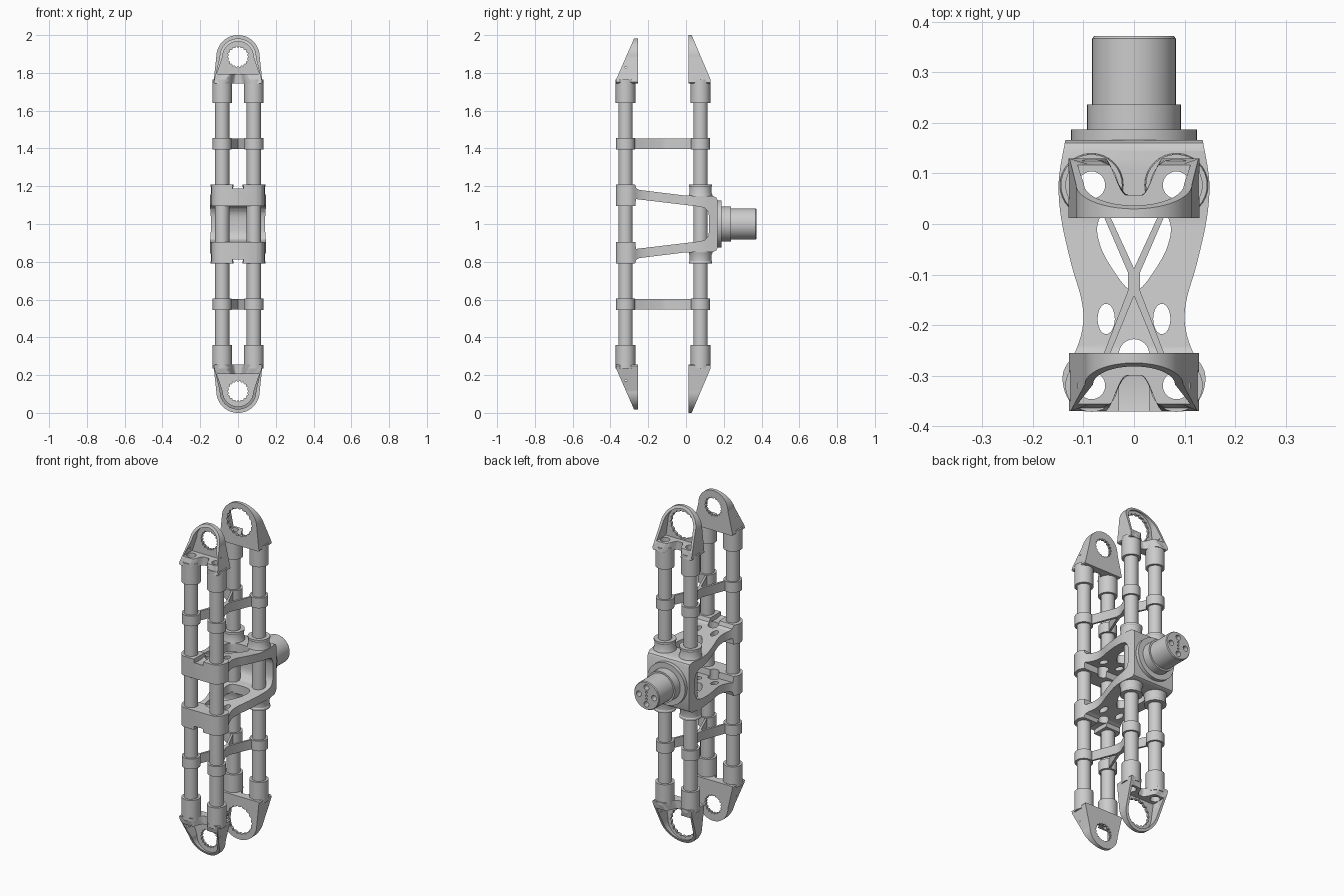
import bpy, bmesh, math
from mathutils import Vector

if "Cube" in bpy.data.objects:
    bpy.data.objects.remove(bpy.data.objects["Cube"])

TX = 0.084                      # tube offset in x
FY, BY = -0.320, 0.077          # front and back tube rows
TUBES = [(sx * TX, y) for y in (FY, BY) for sx in (-1, 1)]


def make(name, bm):
    bmesh.ops.recalc_face_normals(bm, faces=bm.faces)
    me = bpy.data.meshes.new(name)
    bm.to_mesh(me)
    bm.free()
    ob = bpy.data.objects.new(name, me)
    bpy.context.collection.objects.link(ob)
    return ob


def loops_solid(name, loops, ring=False):
    """Skin a list of equal point loops; ring=True closes last to first, else caps."""
    bm = bmesh.new()
    rows = [[bm.verts.new(p) for p in lp] for lp in loops]
    n, m = len(rows[0]), len(rows)
    for i in range(m if ring else m - 1):
        a, b = rows[i], rows[(i + 1) % m]
        for j in range(n):
            k = (j + 1) % n
            bm.faces.new((a[j], a[k], b[k], b[j]))
    if not ring:
        bm.faces.new(rows[0])
        bm.faces.new(rows[-1])
    return make(name, bm)


def prism(name, pts, a, b, axis='z'):
    f = {'z': lambda u, v, w: (u, v, w), 'x': lambda u, v, w: (w, u, v)}[axis]
    return loops_solid(name, [[f(u, v, w) for u, v in pts] for w in (a, b)])


def circle(cx, cy, rx, ry=None, n=32):
    ry = ry or rx
    return [(cx + rx * math.cos(2 * math.pi * i / n),
             cy + ry * math.sin(2 * math.pi * i / n)) for i in range(n)]


def pipe(name, c, ro, ri, z0, z1):
    lp = [[(x, y, z) for x, y in circle(*c, r)]
          for r, z in ((ro, z0), (ro, z1), (ri, z1), (ri, z0))]
    return loops_solid(name, lp, True)


def lathe_y(name, prof, cx=0, cz=1, n=48):
    return loops_solid(name, [[(x, y, z) for x, z in circle(cx, cz, r, n=n)] for r, y in prof])


def spline(p, closed=False, steps=6):
    """Catmull-Rom smoothing of 2D points."""
    n, out = len(p), []
    get = lambda i: Vector(p[i % n] if closed else p[max(0, min(n - 1, i))])
    for i in range(n if closed else n - 1):
        a, b, c, d = (get(i + k) for k in (-1, 0, 1, 2))
        for s in range(steps):
            t = s / steps
            v = 0.5 * (2 * b + (c - a) * t + (2 * a - 5 * b + 4 * c - d) * t * t
                       + (3 * b - a - 3 * c + d) * t ** 3)
            out.append((v.x, v.y))
    return out if closed else out + [tuple(p[-1])]


def boolean(ob, cutters, op='DIFFERENCE'):
    for c in cutters:
        md = ob.modifiers.new('cut', 'BOOLEAN')
        md.operation, md.solver, md.object = op, 'EXACT', c
        bpy.context.view_layer.objects.active = ob
        bpy.ops.object.modifier_apply(modifier=md.name)
        bpy.data.objects.remove(c)


# Hollow tubes with end sockets and strap collars
for i, c in enumerate(TUBES):
    pipe(f'tube_{i}', c, 0.038, 0.030, 0.30, 1.70)
    for s in (-1, 1):
        z = lambda v: 1 + s * (v - 1)
        pipe(f'end_socket_{i}_{s}', c, 0.052, 0.030, z(1.64), z(1.765))
        pipe(f'collar_{i}_{s}', c, 0.050, 0.036, z(1.395), z(1.455))


# Hollow wedge-shaped end lugs with scalloped bearing holes
def lug(name, y0, dirn, s, R, hole, wall, zc, h, d_top, d_bot, cy):
    N = 144
    ztop, zbot = zc + R, zc - h + 0.02

    def outline(r, wb, hh):
        k, pts = (wb - r) / hh, []
        for i in range(N):
            t = 2 * math.pi * (i + 0.5) / N
            c, sn = math.cos(t), math.sin(t)
            q = r if sn >= 0 else min(r / max(1e-6, abs(c) + k * sn), hh / -sn)
            pts.append((q * c, zc + q * sn))
        return pts

    def depth(x, z):
        f = min(1, max(0, (ztop - z) / (ztop - zbot)))
        d = d_top + (d_bot - d_top) * f
        u = min(1, max(0, (abs(x) - 0.015) / 0.045))
        return min(d, 0.045 + 0.075 * u * u * (3 - 2 * u)) if z < zc else d

    P = lambda x, z, d: (x, y0 + dirn * d, 1 + s * (z - 1))
    outer = outline(R, 0.130, h)
    inner = outline(R - wall, 0.112, h - 0.05)
    bore = []
    for i in range(N):
        t = 2 * math.pi * (i + 0.5) / N
        r = hole + 0.007 * max(0, math.cos(18 * t))
        bore.append((r * math.cos(t), zc + r * math.sin(t)))
    ob = loops_solid(name, [
        [P(x, z, 0) for x, z in outer],
        [P(x, z, depth(x, z)) for x, z in outer],
        [P(x, z, depth(x, z)) for x, z in inner],
        [P(x, z, 0.016) for x, z in inner],
        [P(x, z, 0.016) for x, z in bore],
        [P(x, z, 0) for x, z in bore]], True)
    za, zb = sorted((1 + s * 0.70, 1 + s * 0.83))
    boolean(ob, [prism('bore', circle(sx * TX, cy, 0.027), za, zb) for sx in (-1, 1)])


for s, lab in ((1, 'top'), (-1, 'bottom')):
    lug(f'front_lug_{lab}', -0.255, -1, s, 0.097, 0.050, 0.016, 1.885, 0.140, 0.020, 0.115, FY)
    lug(f'back_lug_{lab}', 0.012, 1, s, 0.115, 0.078, 0.016, 1.885, 0.140, 0.018, 0.118, BY)

# Crossed spacer straps between front and back tubes
for s, lab in ((1, 'upper'), (-1, 'lower')):
    z0, z1 = sorted((1 + s * 0.397, 1 + s * 0.453))
    half = [(0.068, 0.034), (0.056, 0.034), (0.0, -0.088)]
    low = [(0.0, -0.142), (0.056, -0.278), (0.068, -0.278)]
    right = half[:2]
    left = [(-x, y) for x, y in half[:2]]
    pts = (left + [half[2]] + right[::-1] + [(0.012, -0.096), (0.012, -0.132)]
           + low[:0:-1] + [low[0]] + [(-x, y) for x, y in low[1:]]
           + [(-0.012, -0.132), (-0.012, -0.096)])
    prism(f'cross_strap_{lab}', pts, z0, z1)

# Central bracket: side profile intersected with plan outline, then pierced
up = [(0.123, 1.035), (0.118, 1.062), (0.103, 1.082), (0.080, 1.091), (-0.265, 1.132),
      (-0.268, 1.095), (-0.38, 1.095), (-0.38, 1.21), (-0.270, 1.21), (-0.262, 1.188),
      (-0.245, 1.180), (0.0, 1.150), (0.145, 1.148), (0.160, 1.14), (0.17, 1.12)]
bracket = prism('central_bracket', up + [(y, 2 - z) for y, z in reversed(up)],
                -0.17, 0.17, 'x')
edge = spline([(0.136, 0.166), (0.149, 0.085), (0.144, 0.01), (0.124, -0.08), (0.104, -0.15),
               (0.101, -0.20), (0.115, -0.25), (0.139, -0.29), (0.139, -0.325),
               (0.124, -0.355), (0.098, -0.371)])
plan = prism('plan', edge + [(-x, y) for x, y in reversed(edge)], 0.5, 1.5)
boolean(bracket, [plan], 'INTERSECT')
tear = spline([(0.045, 0.03), (0.072, 0.0), (0.066, -0.045), (0.042, -0.09), (0.012, -0.128),
               (-0.012, -0.128), (-0.042, -0.09), (-0.066, -0.045), (-0.072, 0.0),
               (-0.045, 0.03)], True)
cut = [prism('hole', p, 0.6, 1.4) for p in
       [tear, circle(0.055, -0.188, 0.017, 0.030), circle(-0.055, -0.188, 0.017, 0.030),
        circle(0, -0.258, 0.030)] + [circle(*c, 0.034) for c in TUBES]]
for s in (-1, 1):   # dips in the front band between the tubes
    cut.append(prism('dip', circle(-0.32, 1 + s * 0.215, 0.09, 0.032), -0.03, 0.03, 'x'))
boolean(bracket, cut)

# Back sockets of the bracket
for i, c in enumerate(TUBES[2:]):
    for s in (-1, 1):
        lp = [[(x, y, 1 + s * z) for x, y in circle(*c, r)] for r, z in
              ((0.064, 0.142), (0.062, 0.155), (0.058, 0.165), (0.058, 0.195),
               (0.061, 0.200), (0.061, 0.210), (0.034, 0.210), (0.034, 0.142))]
        loops_solid(f'back_socket_{i}_{s}', lp, True)

# Stepped rear shaft with end-face holes
shaft = lathe_y('rear_shaft', [(0.125, 0.150), (0.125, 0.187), (0.093, 0.187), (0.093, 0.237),
                               (0.083, 0.237), (0.083, 0.367), (0.079, 0.372)])
holes = []
for k in range(4):
    a = math.pi / 2 * k
    holes.append((0.016, 0.050 * math.cos(a), 1 + 0.050 * math.sin(a)))
holes += [(0.006, 0, 1 + d) for d in (-0.02, 0, 0.02)]
boolean(shaft, [lathe_y('drill', [(r, 0.33), (r, 0.40)], x, z, 20) for r, x, z in holes])

# Smooth shading with sharp edges kept
bpy.ops.object.select_all(action='SELECT')
bpy.context.view_layer.objects.active = shaft
bpy.ops.object.shade_smooth_by_angle(angle=math.radians(30))
